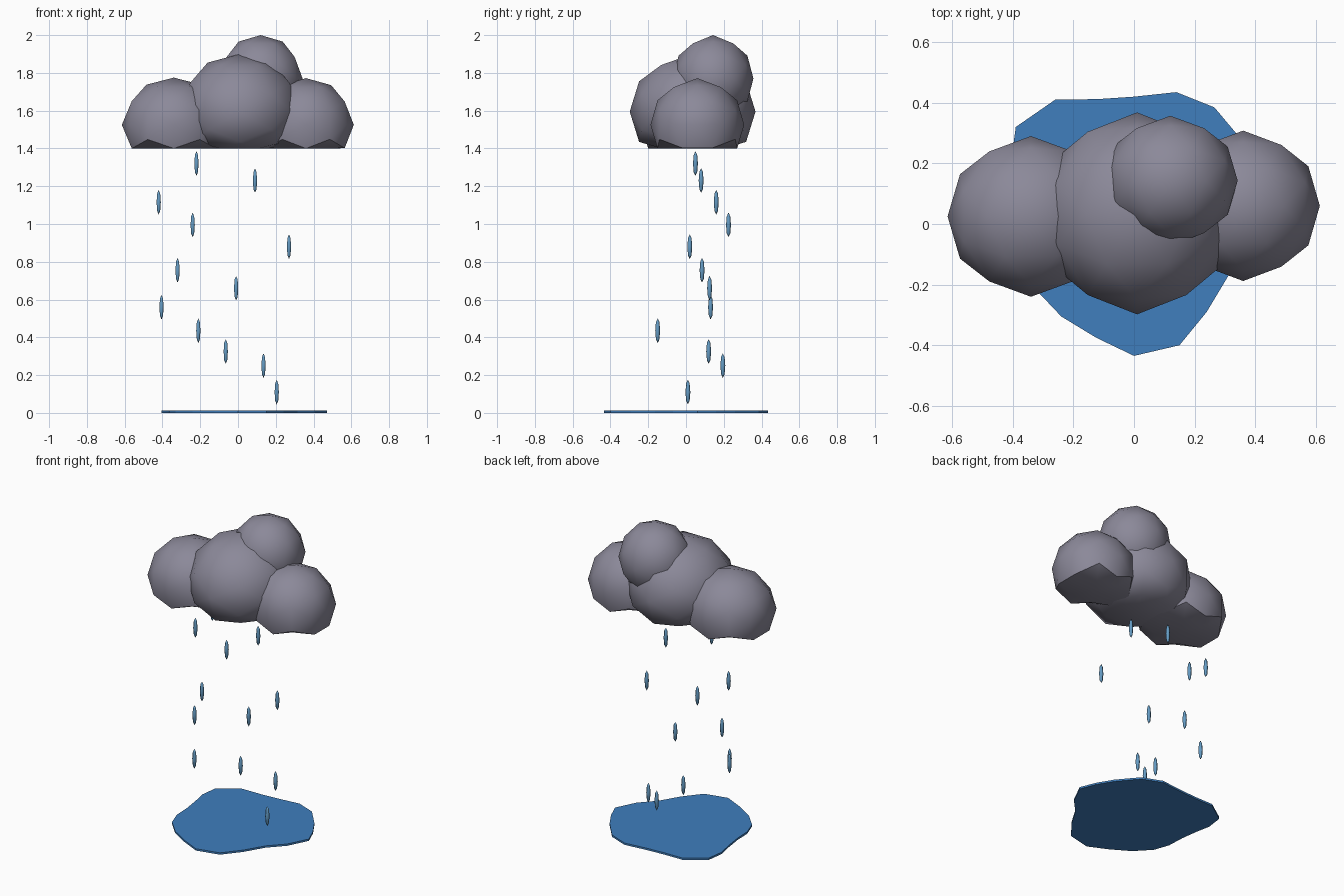
import bpy, bmesh, math
from mathutils import Vector

if "Cube" in bpy.data.objects:
    bpy.data.objects.remove(bpy.data.objects["Cube"])


def material(name, rgb):
    m = bpy.data.materials.new(name)
    m.diffuse_color = (*rgb, 1)
    m.use_nodes = True
    m.node_tree.nodes["Principled BSDF"].inputs["Base Color"].default_value = m.diffuse_color
    return m


cloud_mat = material("cloud_grey", (0.26, 0.25, 0.32))
drop_mat = material("drop_blue", (0.13, 0.33, 0.55))
water_mat = material("puddle_blue", (0.05, 0.21, 0.51))


def add_object(name, bm, mat, smooth=None):
    bmesh.ops.recalc_face_normals(bm, faces=bm.faces[:])
    me = bpy.data.meshes.new(name)
    bm.to_mesh(me)
    bm.free()
    ob = bpy.data.objects.new(name, me)
    bpy.context.collection.objects.link(ob)
    me.materials.append(mat)
    if smooth:
        bpy.ops.object.select_all(action='DESELECT')
        ob.select_set(True)
        bpy.context.view_layer.objects.active = ob
        bpy.ops.object.shade_smooth_by_angle(angle=math.radians(smooth))
    return ob


# Cloud puffs: 80-face icospheres aligned to the axes, flattened underneath
BASE = 1.4
PHI = (1 + math.sqrt(5)) / 2


def puff(name, centre, radii):
    bm = bmesh.new()
    for a in (-1, 1):
        for b in (-PHI, PHI):
            for co in ((a, 0, b), (0, b, a), (b, a, 0)):
                bm.verts.new(co)
    bmesh.ops.convex_hull(bm, input=bm.verts[:])
    bmesh.ops.subdivide_edges(bm, edges=bm.edges[:], cuts=1, use_grid_fill=True)
    for v in bm.verts:
        n = v.co.normalized()
        v.co = Vector(c + r * k for c, r, k in zip(centre, radii, n))
        v.co.z = max(v.co.z, BASE)
    add_object(name, bm, cloud_mat, 40)


puff("cloud_middle", (0.01, 0.035, 1.595), (0.325, 0.333, 0.305))
puff("cloud_left", (-0.34, 0.025, 1.525), (0.275, 0.265, 0.25))
puff("cloud_right", (0.36, 0.06, 1.525), (0.253, 0.248, 0.247))
puff("cloud_top", (0.12, 0.143, 1.77), (0.222, 0.214, 0.23))

# Raindrops: slim low-poly spindles
drops = [(-0.22, 0.05, 1.32), (0.09, 0.08, 1.23), (-0.42, 0.16, 1.115),
         (-0.24, 0.225, 0.995), (0.27, 0.02, 0.88), (-0.32, 0.085, 0.755),
         (-0.01, 0.125, 0.66), (-0.405, 0.13, 0.56), (-0.21, -0.15, 0.435),
         (-0.065, 0.12, 0.325), (0.135, 0.195, 0.25), (0.205, 0.01, 0.11)]
for i, pos in enumerate(drops):
    bm = bmesh.new()
    bmesh.ops.create_uvsphere(bm, u_segments=6, v_segments=4, radius=1)
    bmesh.ops.scale(bm, vec=(0.013, 0.013, 0.065), verts=bm.verts[:])
    ob = add_object(f"raindrop_{i + 1}", bm, drop_mat, 60)
    ob.location = pos

# Puddle: irregular thin slab
outline = [(0.47, 0.06), (0.43, 0.16), (0.37, 0.26), (0.265, 0.385),
           (0.14, 0.435), (0, 0.42), (-0.12, 0.412), (-0.26, 0.41),
           (-0.39, 0.32), (-0.405, 0.21), (-0.385, 0.11), (-0.37, 0),
           (-0.365, -0.11), (-0.33, -0.21), (-0.24, -0.305),
           (-0.125, -0.375), (0, -0.435), (0.15, -0.4), (0.24, -0.29),
           (0.315, -0.165), (0.405, -0.07)]
bm = bmesh.new()
face = bm.faces.new([bm.verts.new((x, y, 0)) for x, y in outline])
top = bmesh.ops.extrude_face_region(bm, geom=[face], use_keep_orig=True)
bmesh.ops.translate(bm, vec=(0, 0, 0.012),
                    verts=[g for g in top["geom"] if isinstance(g, bmesh.types.BMVert)])
add_object("puddle", bm, water_mat)
